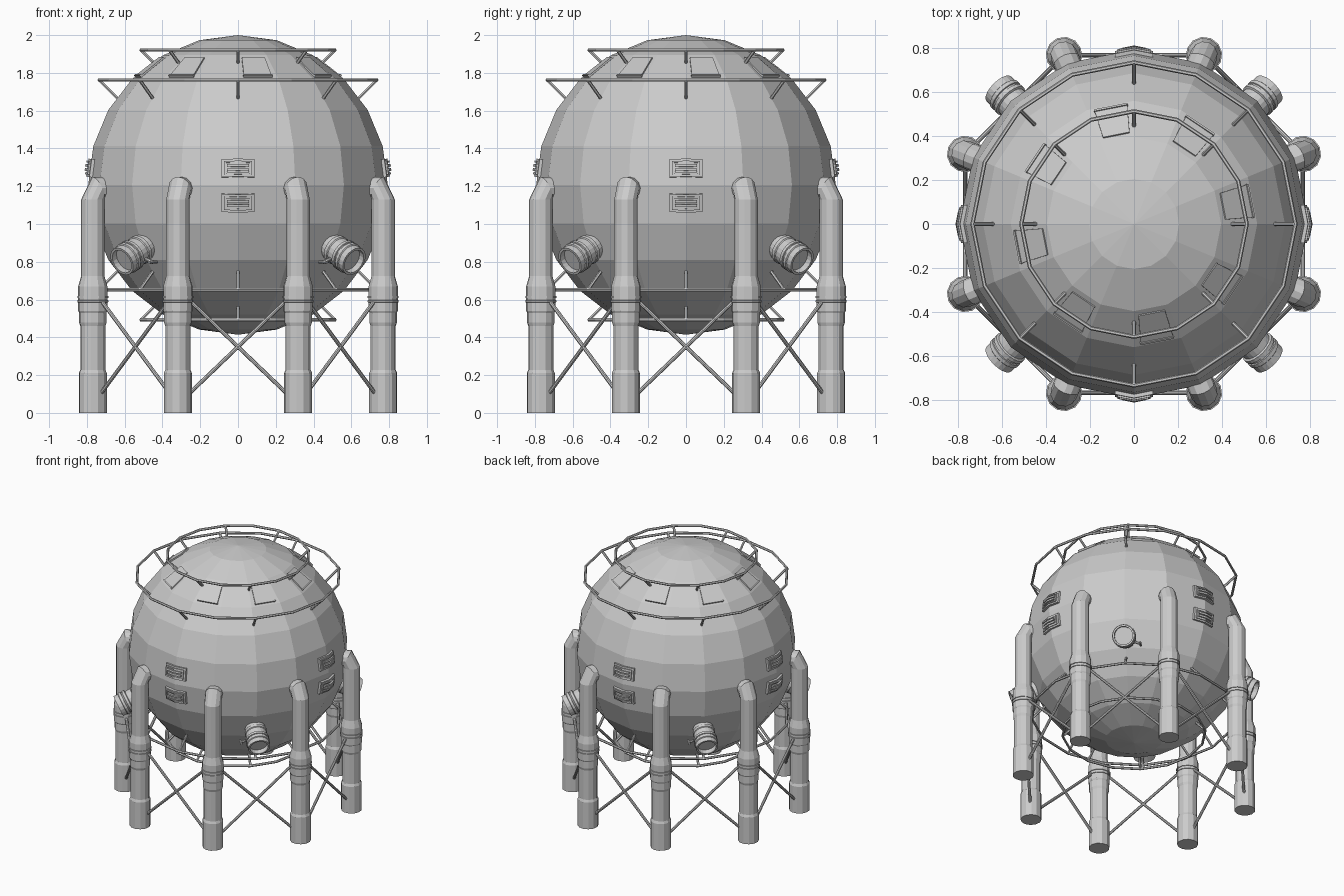
import bpy, bmesh, math
from math import sin, cos, pi, radians, tan
from mathutils import Vector, Matrix

if "Cube" in bpy.data.objects:
    bpy.data.objects.remove(bpy.data.objects["Cube"])

R, CZ = 0.793, 1.207


def make(name, bm):
    bmesh.ops.recalc_face_normals(bm, faces=bm.faces)
    me = bpy.data.meshes.new(name)
    bm.to_mesh(me)
    bm.free()
    ob = bpy.data.objects.new(name, me)
    bpy.context.collection.objects.link(ob)
    return ob


def polar(r, a, z):
    return Vector((r * cos(a), r * sin(a), z))


def loft(bm, rings):
    loops = [[bm.verts.new(p) for p in ring] for ring in rings]
    n = len(loops[0])
    for a, b in zip(loops, loops[1:]):
        for i in range(n):
            bm.faces.new((a[i], a[(i + 1) % n], b[(i + 1) % n], b[i]))
    bm.faces.new(loops[0])
    bm.faces.new(loops[-1])


def circle(c, u, v, r, n):
    return [c + r * (u * cos(2 * pi * i / n) + v * sin(2 * pi * i / n)) for i in range(n)]


def lathe(bm, profile, m, n=16):
    # profile of (height, radius) turned round the z axis of m
    X, Y = Vector((1, 0, 0)), Vector((0, 1, 0))
    loft(bm, [[m @ p for p in circle(Vector((0, 0, h)), X, Y, r, n)] for h, r in profile])


def rod(bm, a, b, r, n=8):
    d = b - a
    m = Matrix.Translation(a) @ d.to_track_quat('Z', 'Y').to_matrix().to_4x4()
    lathe(bm, [(0, r), (d.length, r)], m, n)


def surface_frame(p, az, el):
    # local x sideways, y up the surface, z outwards
    n = Vector((cos(el) * cos(az), cos(el) * sin(az), sin(el)))
    s = Vector((-sin(az), cos(az), 0))
    u = n.cross(s)
    return Matrix.Translation(p) @ Matrix((s, u, n)).transposed().to_4x4()


def slab(bm, m, x0, x1, y0, y1, z0, z1, taper=1.0, fold=0.0):
    # box in surface frame; fold bends it back either side of x = 0
    xs = [x0, 0, x1] if fold else [x0, x1]
    rings = []
    for x in xs:
        d = -abs(x) * fold
        rings.append([m @ Vector(q) for q in ((x, y0, z0 + d), (x * taper, y1, z0 + d),
                                              (x * taper, y1, z1 + d), (x, y0, z1 + d))])
    loft(bm, rings)


# tank sphere
bpy.ops.mesh.primitive_uv_sphere_add(segments=16, ring_count=12, radius=R, location=(0, 0, CZ))
bpy.context.object.name = "tank_sphere"

# legs with stepped casing and an elbow into the tank
bm = bmesh.new()
steps = [(0, .075), (.21, .075), (.228, .067), (.46, .067), (.478, .073), (.53, .073), (.54, .078),
         (.585, .078), (.586, .083), (.596, .083), (.597, .078), (.608, .078), (.609, .083),
         (.619, .083), (.62, .078), (.67, .078), (.725, .062), (1.13, .062)]
LEG_R = 0.832
for k in range(8):
    a = radians(22.5 + 45 * k)
    out, side, up = polar(1, a, 0), polar(1, a + pi / 2, 0), Vector((0, 0, 1))
    rings = [circle(polar(LEG_R, a, z), out, side, r, 12) for z, r in steps]
    tilt = (out * .5 + up).normalized()
    c = polar(.802, a, 1.19)
    rings.append([c + tilt * (.067 * cos(t)) + side * (.062 * sin(t))
                  for t in (2 * pi * i / 12 for i in range(12))])
    rings.append(circle(polar(.7, a, 1.19), up, side, .06, 12))
    loft(bm, rings)
make("legs", bm)

# crossed tie rods between neighbouring legs
bm = bmesh.new()
for k in range(8):
    p, q = radians(22.5 + 45 * k), radians(67.5 + 45 * k)
    for a, b in ((p, q), (q, p)):
        rod(bm, polar(LEG_R, a, .045), polar(LEG_R, b, .655), .0105)
make("cross_braces", bm)

# ring rails, above and mirrored below
for label, s in (("upper", 1), ("lower", -1)):
    for size, r, h in (("large", .735, .555), ("small", .513, .714)):
        z = CZ + s * h
        bpy.ops.mesh.primitive_torus_add(major_segments=16, minor_segments=6, major_radius=r,
                                         minor_radius=.0095, location=(0, 0, z))
        bpy.context.object.name = f"{label}_{size}_rail"
        bm = bmesh.new()
        for k in range(8):
            a = k * pi / 4
            rod(bm, polar(r, a, z), polar(r - .095, a, z - s * .095), .009, 6)
        make(f"{label}_{size}_rail_struts", bm)

# hatch plates round the crown
bm = bmesh.new()
for k in range(8):
    a = radians(11.25 + 45 * k)
    m = surface_frame(polar(.469, a, 1.831), a, radians(52))
    slab(bm, m, -.075, .075, -.08, .075, -.01, .008, .82)
    slab(bm, m, -.078, .078, -.088, -.078, -.01, .014)
make("crown_hatches", bm)

# louvred vents, two on each side
bm = bmesh.new()
fold = tan(radians(11.25))
for k in range(4):
    a = k * pi / 2
    for z, el in ((1.297, 7.5), (1.11, -7.5)):
        m = surface_frame(polar(.786, a, z), a, radians(el))
        slab(bm, m, -.087, .087, -.048, .048, -.02, .012, 1, fold)
        for y0, y1 in ((-.036, -.027), (.027, .036)):
            slab(bm, m, -.073, .073, y0, y1, 0, .02, 1, fold)
        for y in (-.011, .011):
            slab(bm, m, -.058, .058, y - .007, y + .007, 0, .024, 1, fold)
        for s in (-1, 1):
            slab(bm, m @ Matrix.Translation((s * .069, 0, -.069 * fold)),
                 -.005, .005, -.036, .036, 0, .02)
make("side_vents", bm)

# flanged nozzles on the diagonals, each with a small tap
nozzles, taps = bmesh.new(), bmesh.new()
prof = [(.68, .072), (.80, .072), (.805, .08), (.825, .08), (.83, .075), (.87, .075), (.875, .085),
        (.892, .085), (.894, .079), (.902, .079), (.904, .085), (.922, .085), (.926, .079),
        (.96, .079), (.96, .066), (.925, .066)]
for sx in (-1, 1):
    for sy in (-1, 1):
        a, el = math.atan2(sy, sx), radians(-25)
        centre = Vector((0, 0, CZ))
        m = surface_frame(centre, a, el)
        lathe(nozzles, prof, m, 20)
        # tap sits on the side towards x = 0
        s = 1 if sx * sy > 0 else -1
        p = m @ Vector((s * .06, -.035, .85))
        q = m @ Vector((s * .112, -.055, .85))
        rod(taps, p, q, .01)
        rod(taps, q + m.to_3x3() @ Vector((0, -.012, -.028)),
            q + m.to_3x3() @ Vector((0, .012, .028)), .008)
make("nozzles", nozzles)
make("nozzle_taps", taps)
